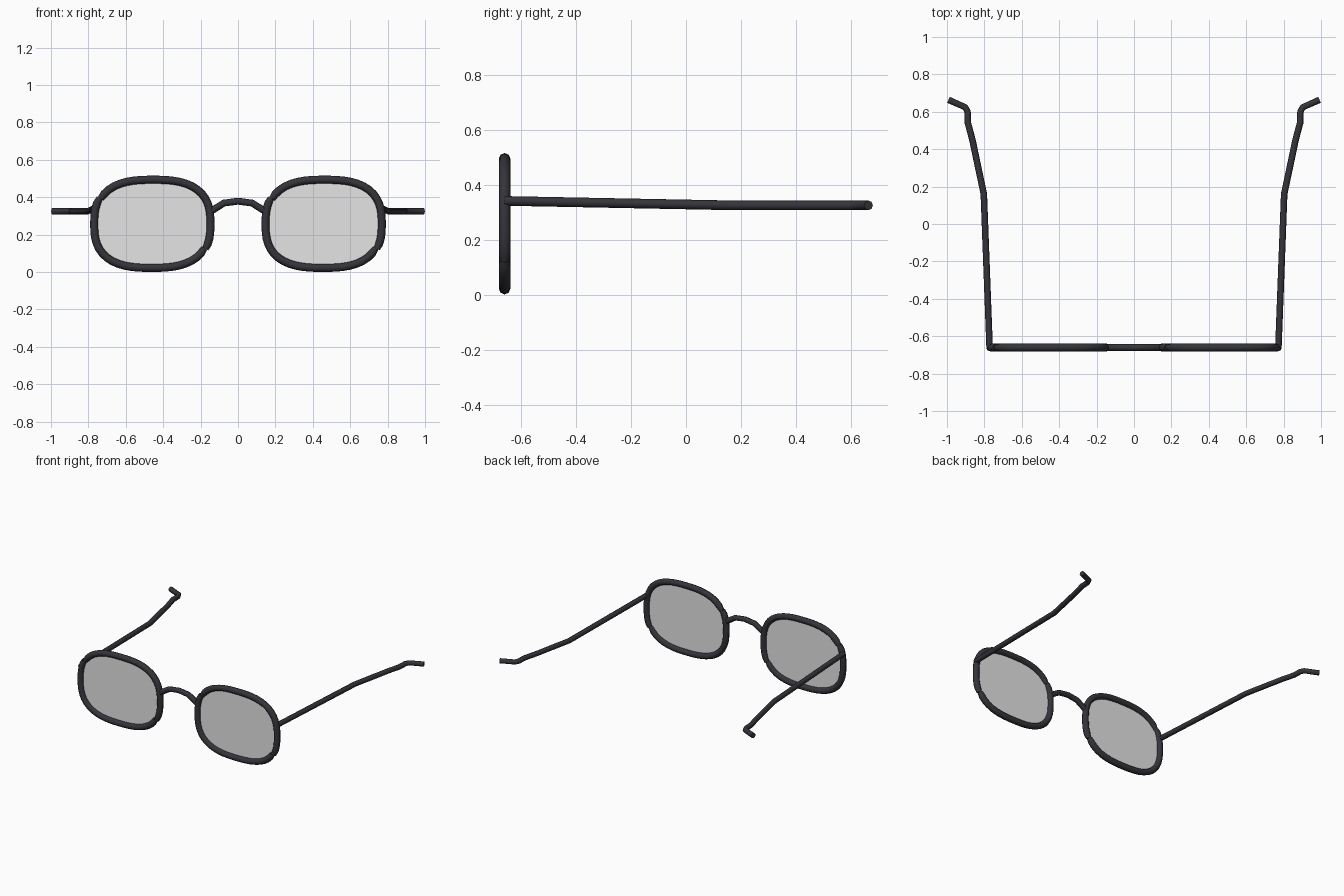
import bpy, bmesh, math

cube = bpy.data.objects.get("Cube")
if cube:
    bpy.data.objects.remove(cube, do_unlink=True)


def material(name, rgb, alpha=1.0):
    mat = bpy.data.materials.new(name)
    mat.use_nodes = True
    mat.diffuse_color = (*rgb, alpha)
    bsdf = mat.node_tree.nodes["Principled BSDF"]
    bsdf.inputs["Base Color"].default_value = (*rgb, 1)
    bsdf.inputs["Alpha"].default_value = alpha
    return mat


frame_mat = material("dark frame", (0.035, 0.034, 0.042))
lens_mat = material("pale grey lens", (0.78, 0.78, 0.78), 0.6)


def finish(name, mesh, mat):
    obj = bpy.data.objects.new(name, mesh)
    bpy.context.collection.objects.link(obj)
    mesh.materials.clear()
    mesh.materials.append(mat)
    return obj


def tube(name, points, radius, ends=1.0):
    """Round bar swept along a path, with capped ends."""
    curve = bpy.data.curves.new(name + " path", "CURVE")
    curve.dimensions = "3D"
    curve.bevel_depth = radius
    curve.bevel_resolution = 2
    curve.use_fill_caps = True
    spline = curve.splines.new("POLY")
    spline.points.add(len(points) - 1)
    for p, co in zip(spline.points, points):
        p.co = (*co, 1)
    spline.points[0].radius = spline.points[-1].radius = ends
    path = bpy.data.objects.new(name + " path", curve)
    bpy.context.collection.objects.link(path)
    graph = bpy.context.evaluated_depsgraph_get()
    mesh = bpy.data.meshes.new_from_object(path.evaluated_get(graph))
    bpy.data.objects.remove(path, do_unlink=True)
    obj = finish(name, mesh, frame_mat)
    bpy.context.view_layer.objects.active = obj
    obj.select_set(True)
    bpy.ops.object.shade_smooth_by_angle(angle=math.radians(50))
    obj.select_set(False)


FRONT = -0.66
CENTRE_X, CENTRE_Z = 0.458, 0.258
HALF_W, HALF_H, POWER = 0.307, 0.236, 2.7


def outline(cx, degrees, shift=0.0):
    """Point on the rounded-rectangle rim line."""
    c, s = math.cos(math.radians(degrees)), math.sin(math.radians(degrees))
    r = (abs(c) ** POWER + abs(s) ** POWER) ** (-1 / POWER)
    return (cx + shift + HALF_W * r * c, FRONT, CENTRE_Z + HALF_H * r * s)


def arc(cx, start, stop, shift, steps=28):
    return [outline(cx, start + (stop - start) * i / steps, shift) for i in range(steps + 1)]


for side, sign in (("left", 1), ("right", -1)):
    cx = sign * CENTRE_X

    # Rim in two halves that meet at slightly stepped joints
    tube(side + "_rim_upper", arc(cx, -32, 148, 0.004), 0.0212, 0.8)
    tube(side + "_rim_lower", arc(cx, 147, 329, -0.004), 0.0212, 0.8)

    # Flat lens
    bm = bmesh.new()
    bm.faces.new([bm.verts.new(outline(cx, a)) for a in range(0, 360, 8)])
    mesh = bpy.data.meshes.new(side + "_lens")
    bm.to_mesh(mesh)
    bm.free()
    finish(side + "_lens", mesh, lens_mat)

    # Temple arm with outward-hooked tip
    arm = [(0.772, FRONT, 0.341), (0.803, 0.16, 0.325), (0.864, 0.45, 0.325),
           (0.888, 0.54, 0.325), (0.890, 0.600, 0.325), (0.902, 0.624, 0.325),
           (0.992, 0.664, 0.325)]
    tube(side + "_temple", [(sign * x, y, z) for x, y, z in arm], 0.0175)

# Arched nose bridge
half = [(0.15, 0.322), (0.115, 0.344), (0.075, 0.369)]
arch = [(-x, z) for x, z in half] + [(0, 0.379)] + half[::-1]
tube("bridge", [(x, FRONT, z) for x, z in arch], 0.0185)
